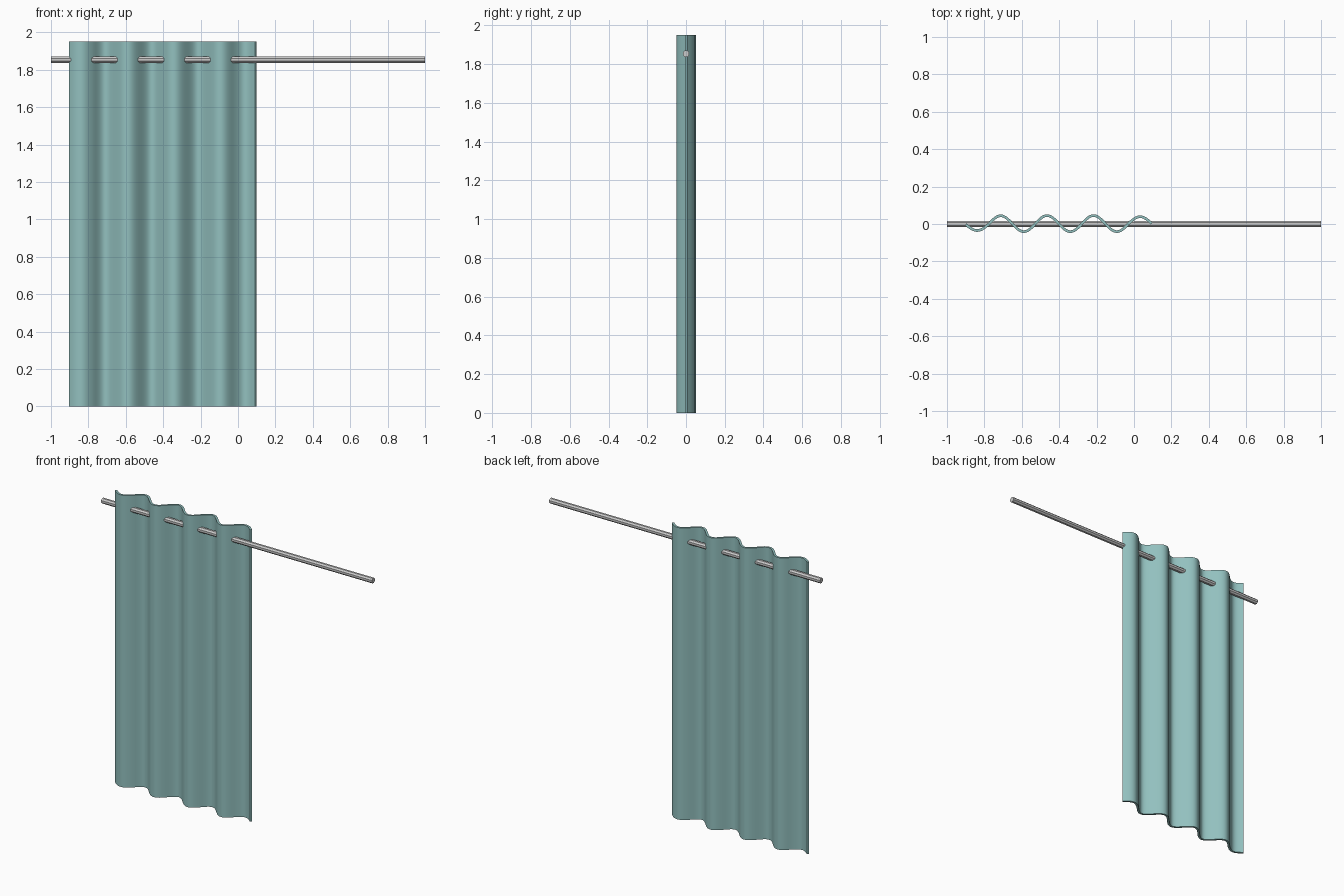
import bpy, bmesh
from math import sin, pi, radians
from mathutils import Matrix

if "Cube" in bpy.data.objects:
    bpy.data.objects.remove(bpy.data.objects["Cube"])

def material(name, color):
    m = bpy.data.materials.new(name)
    m.diffuse_color = color
    m.use_nodes = True
    m.node_tree.nodes["Principled BSDF"].inputs["Base Color"].default_value = m.diffuse_color
    return m

# curtain: one pleated strip, four waves across, thickened
X0, WIDTH, HEIGHT, WAVES, STEPS = -0.9, 0.995, 1.95, 4, 96

def pleat(t):
    amp = 0.043
    if t < 0.5 / WAVES:
        amp = 0.034
    elif t > 1 - 0.5 / WAVES:
        amp = 0.037
    return -amp * sin(2 * pi * WAVES * t)

bm = bmesh.new()
prev = None
for i in range(STEPS + 1):
    t = i / STEPS
    y = pleat(t) - 0.002 + 0.008 * min(1, t * WAVES) * 0.5
    pair = [bm.verts.new((X0 + WIDTH * t, y, z)) for z in (0, HEIGHT)]
    if prev:
        bm.faces.new((prev[0], pair[0], pair[1], prev[1]))
    prev = pair
mesh = bpy.data.meshes.new("curtain")
bm.to_mesh(mesh)
bm.free()
curtain = bpy.data.objects.new("curtain", mesh)
bpy.context.collection.objects.link(curtain)
mesh.materials.append(material("teal_cloth", (0.29, 0.53, 0.52, 1)))
solid = curtain.modifiers.new("thickness", 'SOLIDIFY')
solid.thickness = 0.014
solid.offset = 0
bpy.context.view_layer.objects.active = curtain
curtain.select_set(True)
bpy.ops.object.modifier_apply(modifier=solid.name)
bpy.ops.object.shade_smooth_by_angle(angle=radians(40))
curtain.select_set(False)

# rod: eight-sided bar along x, threaded through the pleats
bpy.ops.mesh.primitive_cylinder_add(vertices=8, radius=0.018, depth=2,
                                    location=(0, 0, 1.853))
rod = bpy.context.object
rod.name = "curtain_rod"
rod.data.transform(Matrix.Rotation(radians(90), 4, 'Y') @ Matrix.Rotation(radians(22.5), 4, 'Z'))
